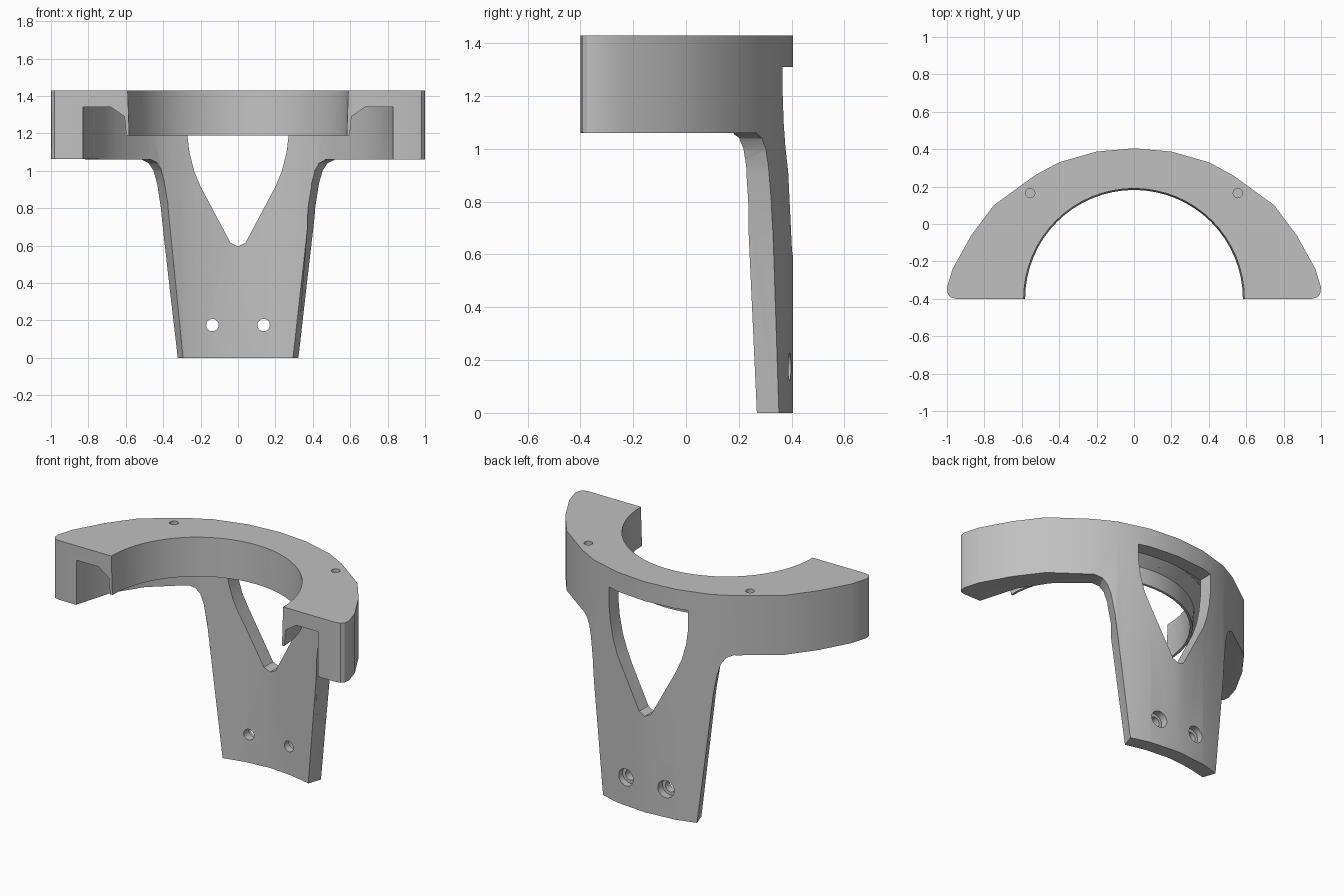
import bpy, bmesh
from math import sin, cos, tau

cube = bpy.data.objects.get("Cube")
if cube:
    bpy.data.objects.remove(cube, do_unlink=True)

grey = bpy.data.materials.new("plain grey")
grey.use_nodes = True
tone = (0.53, 0.53, 0.53, 1)
grey.diffuse_color = tone
grey.node_tree.nodes["Principled BSDF"].inputs["Base Color"].default_value = tone

TOP = 1.43
RING_Y = -0.4   # centre of the round opening


def loft(name, rings):
    """Closed solid through matching rings of points."""
    bm = bmesh.new()
    loops = [[bm.verts.new(p) for p in ring] for ring in rings]
    n = len(loops[0])
    for a, b in zip(loops, loops[1:]):
        for i in range(n):
            j = (i + 1) % n
            bm.faces.new((a[i], a[j], b[j], b[i]))
    bm.faces.new(loops[0][::-1])
    bm.faces.new(loops[-1])
    bmesh.ops.recalc_face_normals(bm, faces=bm.faces)
    mesh = bpy.data.meshes.new(name)
    bm.to_mesh(mesh)
    bm.free()
    mesh.materials.append(grey)
    obj = bpy.data.objects.new(name, mesh)
    bpy.context.collection.objects.link(obj)
    return obj


def mirrored(half):
    """Full outline from its +x half, listed from the centre outwards."""
    return half + [(-x, v) for x, v in reversed(half) if x > 0]


def upright(name, pts, lo, hi):
    return loft(name, [[(x, y, z) for x, y in pts] for z in (lo, hi)])


def turned(name, profile, x=0, y=RING_Y, n=64):
    """Solid of revolution about a vertical axis from (radius, z) pairs."""
    return loft(name, [[(x + r * cos(tau * i / n), y + r * sin(tau * i / n), z)
                        for i in range(n)] for r, z in profile])


def bolt(name, x, z, r, lo, hi, n=20):
    return loft(name, [[(x + r * cos(tau * i / n), y, z + r * sin(tau * i / n))
                        for i in range(n)] for y in (lo, hi)])


def combine(obj, tool, operation="DIFFERENCE"):
    """Apply a boolean and discard the tool."""
    tool.hide_render = True
    mod = obj.modifiers.new("cut", "BOOLEAN")
    mod.operation, mod.object, mod.solver = operation, tool, "EXACT"
    graph = bpy.context.evaluated_depsgraph_get()
    mesh = bpy.data.meshes.new_from_object(obj.evaluated_get(graph))
    obj.modifiers.clear()
    obj.data = mesh
    bpy.data.objects.remove(tool, do_unlink=True)


# Body block with the outer outline
outer = mirrored([(0, 0.405), (0.2, 0.387), (0.4, 0.33), (0.53, 0.26), (0.75, 0.1),
                  (0.87, -0.06), (0.97, -0.24), (1, -0.34), (0.995, -0.375),
                  (0.98, -0.393), (0.95, -0.4)])
bracket = upright("support_bracket", outer, 0, TOP)

# Hollow underneath, leaving a top plate, an outer wall and an inner lip
inner = mirrored([(0, 0.315), (0.16, 0.3), (0.29, 0.27), (0.4, 0.225), (0.48, 0.17),
                  (0.65, 0.02), (0.76, -0.15), (0.83, -0.39), (0.83, -0.6)])
hollow = upright("hollow", inner, -0.1, 1.34)
lip = turned("lip", [(0.597, 1.19), (0.607, 1.29), (0.68, 1.341), (0.68, 1.4)])
combine(hollow, lip)
combine(bracket, hollow)

# Slightly tapered round opening
combine(bracket, turned("opening", [(0.57, -0.2), (0.582, 1.19), (0.59, TOP), (0.593, 1.5)]))

# Trim the wall below the ring to a tapering leg with flared shoulders
leg = mirrored([(0.308, -0.1), (0.318, 0), (0.42, 0.8), (0.445, 0.93), (0.47, 1.0),
                (0.505, 1.04), (0.56, 1.06), (9, 1.065), (9, 1.6)])
trim = loft("leg_trim", [[(x * s, y, z) for x, z in leg]
                         for y, s in ((-0.45, 0.16), (0.34, 1), (0.6, 1.27))])
combine(bracket, trim, "INTERSECT")

# Pointed window through the back wall
window = mirrored([(0, 0.595), (0.04, 0.615), (0.2, 0.915), (0.235, 1.0), (0.26, 1.1),
                   (0.272, 1.2), (0.272, 1.31)])
combine(bracket, loft("window", [[(x, y, z) for x, z in window] for y in (0.235, 0.6)]))

# Countersunk leg holes and small blind holes on top
for side in (-1, 1):
    combine(bracket, bolt("leg_hole", side * 0.137, 0.175, 0.033, 0.1, 0.6))
    combine(bracket, bolt("leg_hole_recess", side * 0.137, 0.175, 0.053, 0.35, 0.6))
    combine(bracket, turned("top_hole", [(0.025, 1.37), (0.025, 1.5)],
                            side * 0.555, 0.165, 20))

# Smooth curves with crisp edges
bpy.ops.object.select_all(action="DESELECT")
bracket.select_set(True)
bpy.context.view_layer.objects.active = bracket
bpy.ops.object.shade_smooth_by_angle(angle=0.5)
